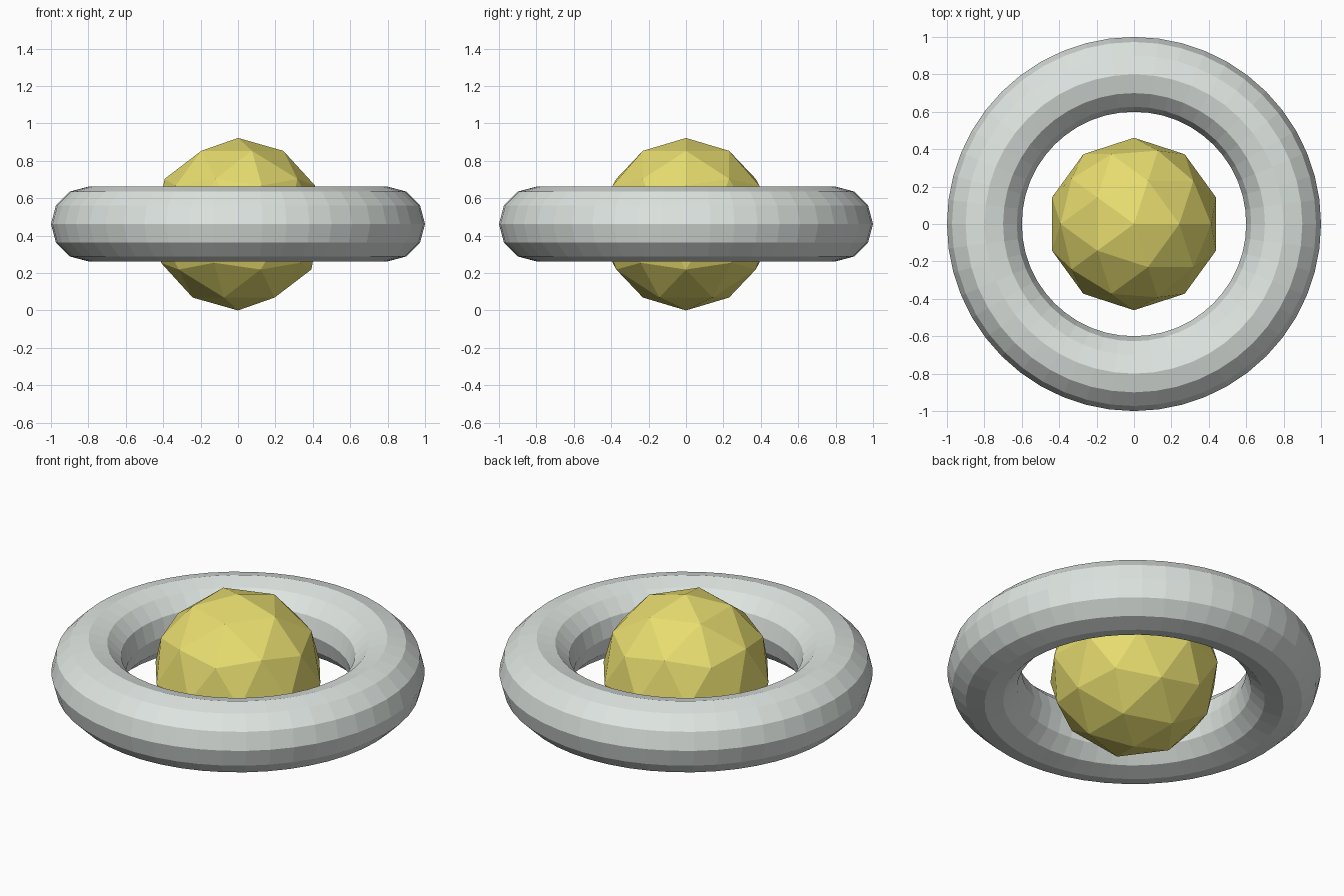
import bpy

if "Cube" in bpy.data.objects:
    bpy.data.objects.remove(bpy.data.objects["Cube"])

R = 0.461  # ball radius, also the shared centre height


def paint(obj, name, color):
    mat = bpy.data.materials.new(name)
    mat.diffuse_color = color
    mat.use_nodes = True
    mat.node_tree.nodes["Principled BSDF"].inputs["Base Color"].default_value = mat.diffuse_color
    obj.data.materials.append(mat)


# faceted ball standing on the floor
bpy.ops.mesh.primitive_ico_sphere_add(subdivisions=2, radius=R, location=(0, 0, R))
ball = bpy.context.object
ball.name = "ball"
paint(ball, "yellow", (0.80, 0.72, 0.16, 1))

# flat-shaded ring around the ball
bpy.ops.mesh.primitive_torus_add(major_radius=0.8, minor_radius=0.2,
                                 major_segments=48, minor_segments=12,
                                 location=(0, 0, R + 0.001))
ring = bpy.context.object
ring.name = "ring"
paint(ring, "pale_grey_green", (0.73, 0.78, 0.75, 1))

for obj in (ball, ring):
    obj.data.shade_flat()
